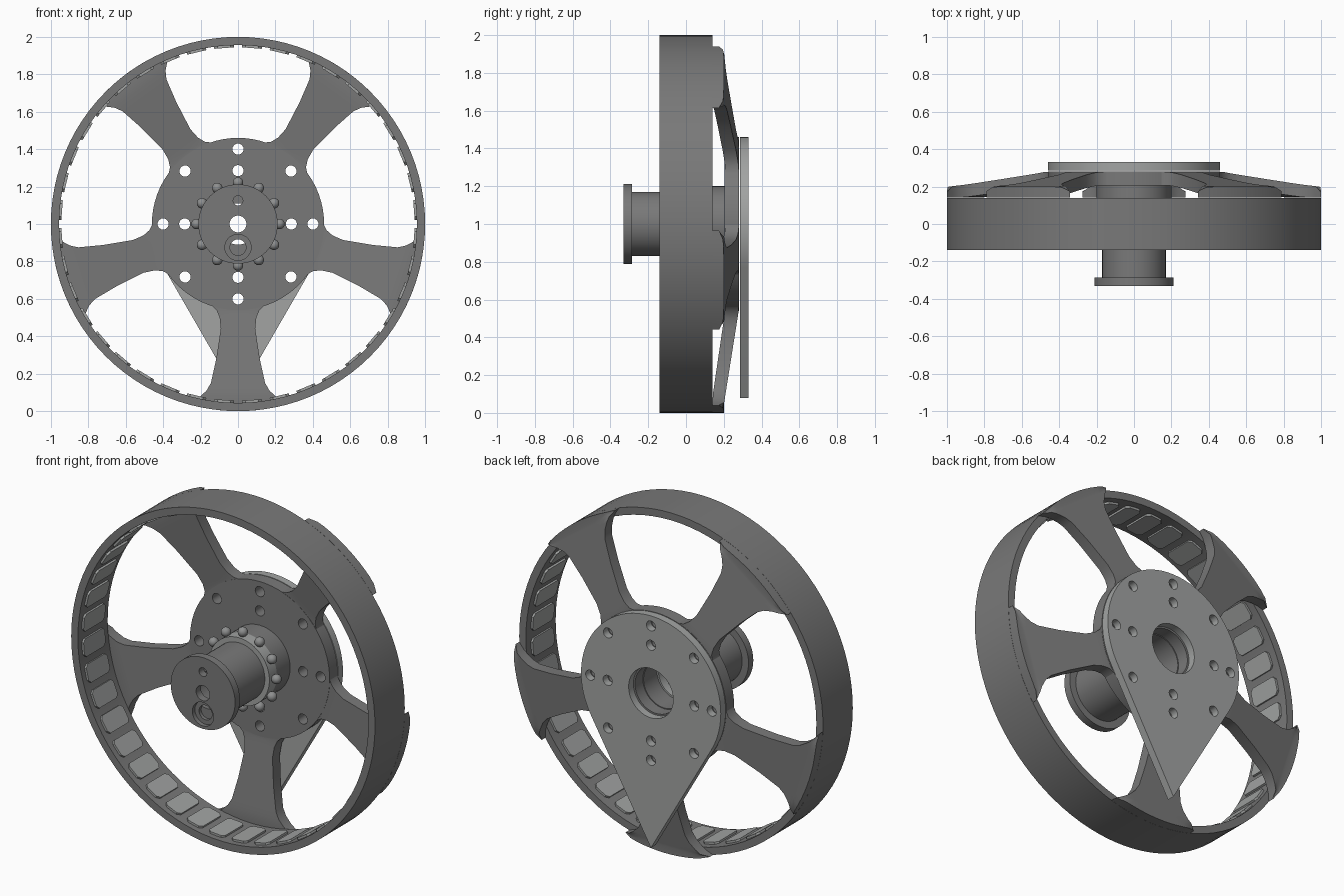
import bpy, bmesh, math
from mathutils import Matrix, Vector

if "Cube" in bpy.data.objects:
    bpy.data.objects.remove(bpy.data.objects["Cube"])

CENTRE = Matrix.Translation((0, 0, 1))
UPRIGHT = CENTRE @ Matrix.Rotation(math.pi / 2, 4, 'X')


def material(name, r, g, b):
    m = bpy.data.materials.new(name)
    m.diffuse_color = (r, g, b, 1)
    m.use_nodes = True
    m.node_tree.nodes["Principled BSDF"].inputs["Base Color"].default_value = m.diffuse_color
    return m


DARK = material("dark grey", 0.19, 0.19, 0.19)
LIGHT = material("light grey", 0.36, 0.37, 0.365)
STEEL = material("ball grey", 0.27, 0.275, 0.275)


def finish(name, bm, mat):
    bmesh.ops.remove_doubles(bm, verts=bm.verts, dist=1e-5)
    bmesh.ops.recalc_face_normals(bm, faces=bm.faces)
    me = bpy.data.meshes.new(name)
    bm.to_mesh(me)
    bm.free()
    me.materials.clear()
    me.materials.append(mat)
    for p in me.polygons:
        p.use_smooth = True
        p.material_index = 0
    me.set_sharp_from_angle(angle=math.radians(30))
    ob = bpy.data.objects.new(name, me)
    bpy.context.collection.objects.link(ob)
    return ob


def circle(r, x=0, z=0, n=28):
    return [(x + r * math.cos(2 * math.pi * i / n), z + r * math.sin(2 * math.pi * i / n)) for i in range(n)]


def plate(name, loops, y0, y1, mat):
    """Flat outline with holes, drawn in x/z and extruded from y0 to y1."""
    cu = bpy.data.curves.new(name + "_outline", 'CURVE')
    cu.dimensions = '2D'
    cu.fill_mode = 'BOTH'
    cu.extrude = (y1 - y0) / 2
    for loop in loops:
        s = cu.splines.new('POLY')
        s.points.add(len(loop) - 1)
        for p, (x, z) in zip(s.points, loop):
            p.co = (x, z, 0, 1)
        s.use_cyclic_u = True
    tmp = bpy.data.objects.new(name + "_outline", cu)
    bpy.context.collection.objects.link(tmp)
    bpy.context.view_layer.update()
    me = bpy.data.meshes.new_from_object(tmp.evaluated_get(bpy.context.evaluated_depsgraph_get()))
    bm = bmesh.new()
    bm.from_mesh(me)
    bm.transform(Matrix.Translation((0, (y0 + y1) / 2, 0)) @ UPRIGHT)
    bpy.data.objects.remove(tmp)
    bpy.data.meshes.remove(me)
    return finish(name, bm, mat)


def lerp_clamped(u, u0, a, u1, b):
    t = min(1, max(0, (u - u0) / (u1 - u0)))
    return a + (b - a) * t


# Bolt pattern shared by the hub disc and the mounting plate
bolts = [circle(0.03, 0.4 * math.cos(k * math.pi / 4), 0.4 * math.sin(k * math.pi / 4), 20) for k in range(8)]
bolts += [circle(0.03, 0.285 * math.cos(k * math.pi / 2), 0.285 * math.sin(k * math.pi / 2), 20) for k in range(4)]

# Rim, hub disc and teardrop mounting plate
plate("rim", [circle(1.0, n=96), circle(0.956, n=96)], -0.14, 0.14, DARK)
plate("hub_disc", [circle(0.46, n=72), circle(0.14, n=40)] + bolts, 0.205, 0.28, DARK)
arc = [(0.46 * math.cos(math.radians(a)), 0.46 * math.sin(math.radians(a))) for a in range(-30, 211, 5)]
plate("mounting_plate", [arc + [(0, -0.92)], circle(0.147, n=40)] + bolts, 0.285, 0.33, LIGHT)

# Spokes: rows of (centre distance, edge distance, half width), swept and sloped to the rim
ROWS = [(.45, .41, .19), (.455, .432, .145), (.475, .46, .115), (.505, .5, .098), (.56, .56, .092),
        (.72, .72, .116), (.85, .85, .145), (.89, .89, .168), (.925, .925, .205), (.945, .945, .235),
        (.958, .958, .27), (1.0, .961, .276)]
COLS = 12


def spoke(name, angle):
    bm = bmesh.new()
    d = Vector((math.cos(angle), 0, math.sin(angle)))
    n = Vector((-math.sin(angle), 0, math.cos(angle)))
    grid = []
    for uc, ue, w in ROWS:
        row = []
        for j in range(COLS + 1):
            t = 2 * j / COLS - 1
            u = uc + (ue - uc) * t * t
            back = lerp_clamped(u, 0.46, 0.279, 0.958, 0.2)
            if uc > 0.95:
                back -= 0.025 * t ** 10
            front = lerp_clamped(u, 0.46, 0.207, 0.91, 0.141)
            p = d * u + n * (w * t) + Vector((0, 0, 1))
            row.append([bm.verts.new(p + Vector((0, y, 0))) for y in (front, back)])
        grid.append(row)
    R = len(ROWS) - 1
    for i in range(R):
        for j in range(COLS):
            for s in (0, 1):
                bm.faces.new((grid[i][j][s], grid[i + 1][j][s], grid[i + 1][j + 1][s], grid[i][j + 1][s]))
    border = [grid[0][j] for j in range(COLS)] + [grid[i][COLS] for i in range(R)]
    border += [grid[R][j] for j in range(COLS, 0, -1)] + [grid[i][0] for i in range(R, 0, -1)]
    for a, b in zip(border, border[1:] + border[:1]):
        bm.faces.new((a[0], b[0], b[1], a[1]))
    finish(name, bm, DARK)


for k in range(5):
    spoke(f"spoke_{k + 1}", math.radians(270 + 72 * k))

# Magnets: clipped-corner plates lining the inside of the rim
bm = bmesh.new()
COUNT, HALF, CUT, Y0, Y1 = 40, 0.053, 0.018, -0.105, 0.095
shape = [(-HALF + CUT, Y0), (HALF - CUT, Y0), (HALF, Y0 + CUT), (HALF, Y1 - CUT),
         (HALF - CUT, Y1), (-HALF + CUT, Y1), (-HALF, Y1 - CUT), (-HALF, Y0 + CUT)]
for k in range(COUNT):
    turn = CENTRE @ Matrix.Rotation(2 * math.pi * (k + 0.5) / COUNT, 4, 'Y')
    inner = [bm.verts.new(turn @ Vector((s, y, 0.943))) for s, y in shape]
    outer = [bm.verts.new(turn @ Vector((s, y, 0.957))) for s, y in shape]
    bm.faces.new(inner)
    bm.faces.new(outer)
    for i in range(8):
        j = (i + 1) % 8
        bm.faces.new((inner[i], inner[j], outer[j], outer[i]))
finish("magnets", bm, LIGHT)

# Axle: front flange with counterbored hole, hollow shaft, bearing ring and rear boss
small = circle(0.026, 0, 0.125, 20)
middle = circle(0.045, n=24)
plate("flange_front", [circle(0.212, n=56), middle, small, circle(0.07, 0, -0.125)], -0.33, -0.305, DARK)
plate("flange_back", [circle(0.212, n=56), middle, small, circle(0.043, 0, -0.125)], -0.305, -0.285, DARK)
plate("axle", [circle(0.17, n=48), circle(0.11, n=40)], -0.285, 0.03, DARK)
plate("bearing_ring", [circle(0.2, n=48), circle(0.125, n=40)], 0.01, 0.08, LIGHT)
plate("rear_boss", [circle(0.2, n=48), circle(0.135, n=40)], 0.08, 0.206, DARK)

# Bearing balls
bm = bmesh.new()
for k in range(12):
    a = k * math.pi / 6
    pos = Matrix.Translation((0.222 * math.cos(a), 0.045, 1 + 0.222 * math.sin(a)))
    bmesh.ops.create_uvsphere(bm, u_segments=16, v_segments=10, radius=0.028, matrix=pos)
finish("bearing_balls", bm, STEEL)
